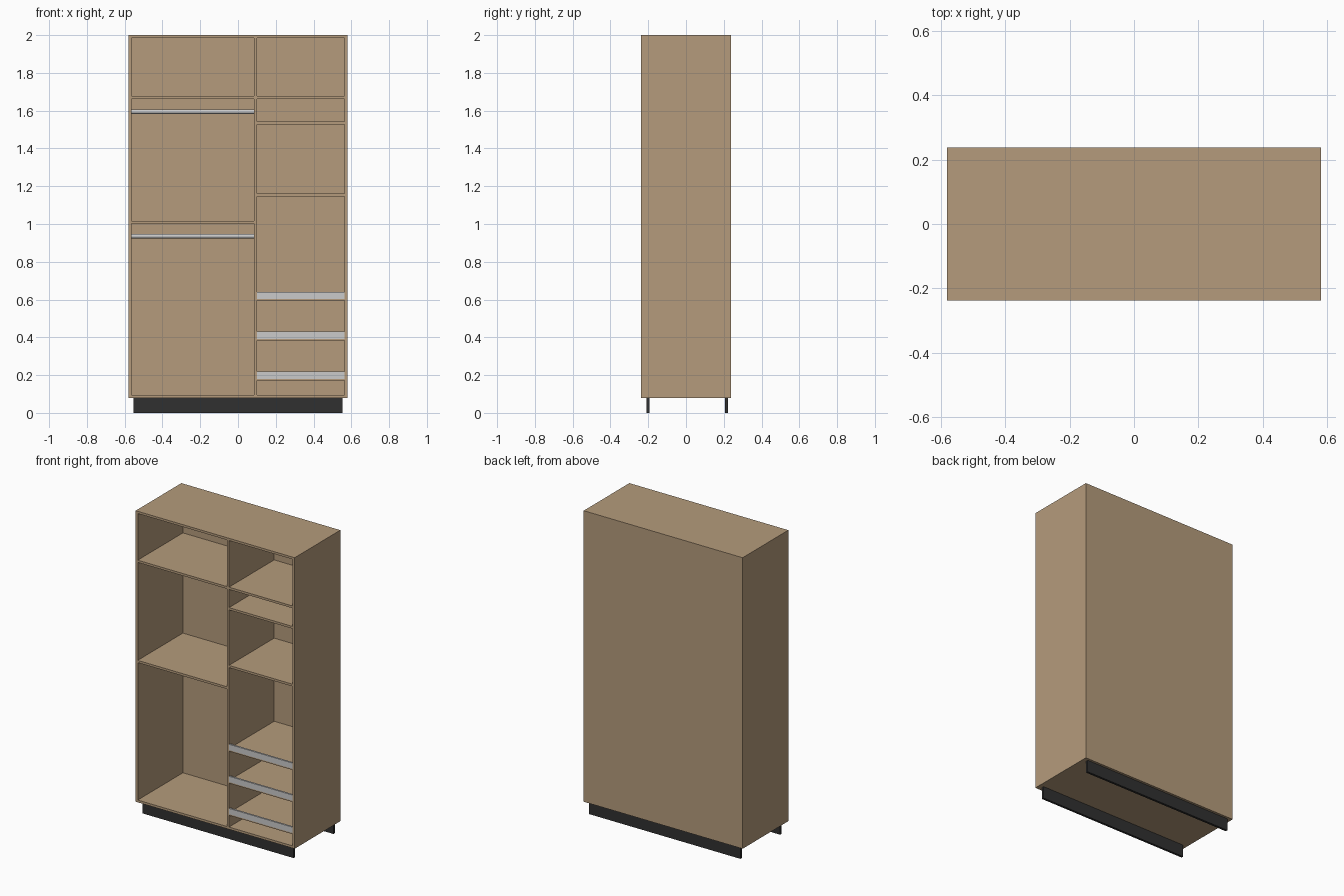
import bpy
from math import pi

if "Cube" in bpy.data.objects:
    bpy.data.objects.remove(bpy.data.objects["Cube"])


def material(name, color):
    m = bpy.data.materials.new(name)
    m.diffuse_color = (*color, 1)
    m.use_nodes = True
    m.node_tree.nodes["Principled BSDF"].inputs["Base Color"].default_value = m.diffuse_color
    return m


WOOD = material("wood", (0.46, 0.33, 0.20))
DARK = material("dark_plinth", (0.03, 0.03, 0.03))


def box(name, x0, x1, y0, y1, z0, z1, mat=None):
    bpy.ops.mesh.primitive_cube_add(
        size=1, location=((x0 + x1) / 2, (y0 + y1) / 2, (z0 + z1) / 2))
    o = bpy.context.object
    o.name = name
    o.scale = (x1 - x0, y1 - y0, z1 - z0)
    bpy.ops.object.transform_apply(location=False, rotation=False, scale=True)
    if mat:
        o.data.materials.append(mat)
    return o


W, D, T = 0.58, 0.238, 0.015      # half width, half depth, board thickness
Z0, Z1 = 0.08, 2.0                # carcass bottom and top
BACK = D - 0.005                  # inner face of the back panel
IN = W - T                        # inner half width
DIV0, DIV1 = 0.086, 0.101         # divider faces

# Carcass
box("top_panel", -W, W, -D, D, Z1 - T, Z1, WOOD)
box("bottom_panel", -W, W, -D, D, Z0, Z0 + T, WOOD)
box("left_side", -W, -IN, -D, BACK, Z0 + T, Z1 - T, WOOD)
box("right_side", IN, W, -D, BACK, Z0 + T, Z1 - T, WOOD)
box("back_panel", -W, W, BACK, D, Z0 + T, Z1 - T, WOOD)
box("divider", DIV0, DIV1, -D, BACK, Z0 + T, Z1 - T, WOOD)

# Plinth boards
box("front_plinth", -0.552, 0.552, -0.209, -0.194, 0, Z0, DARK)
box("back_plinth", -0.552, 0.552, 0.207, 0.222, 0, Z0, DARK)

# Fixed shelves in the left and right bays
for z in (1.67, 1.009):
    box("left_shelf", -IN, DIV0, -D, BACK, z - T / 2, z + T / 2, WOOD)
for z in (1.67, 1.535, 1.154):
    box("right_shelf", DIV1, IN, -D, BACK, z - T / 2, z + T / 2, WOOD)

# Hanging rods
for z in (1.595, 0.936):
    bpy.ops.mesh.primitive_cylinder_add(
        vertices=24, radius=0.012, depth=DIV0 + IN,
        location=((DIV0 - IN) / 2, 0, z), rotation=(0, pi / 2, 0))
    bpy.context.object.name = "hanging_rod"
    bpy.ops.object.shade_smooth_by_angle()

# Pull-out trays with a grey front rail
for z in (0.172, 0.384, 0.595):
    box("tray_shelf", DIV1, IN, -D + 0.012, BACK, z, z + 0.018, WOOD)
    box("tray_lip", DIV1, IN, -D, -D + 0.012, z, z + 0.008, WOOD)
    box("tray_rail", DIV1, IN, -D, -D + 0.012, z + 0.008, z + 0.046)
